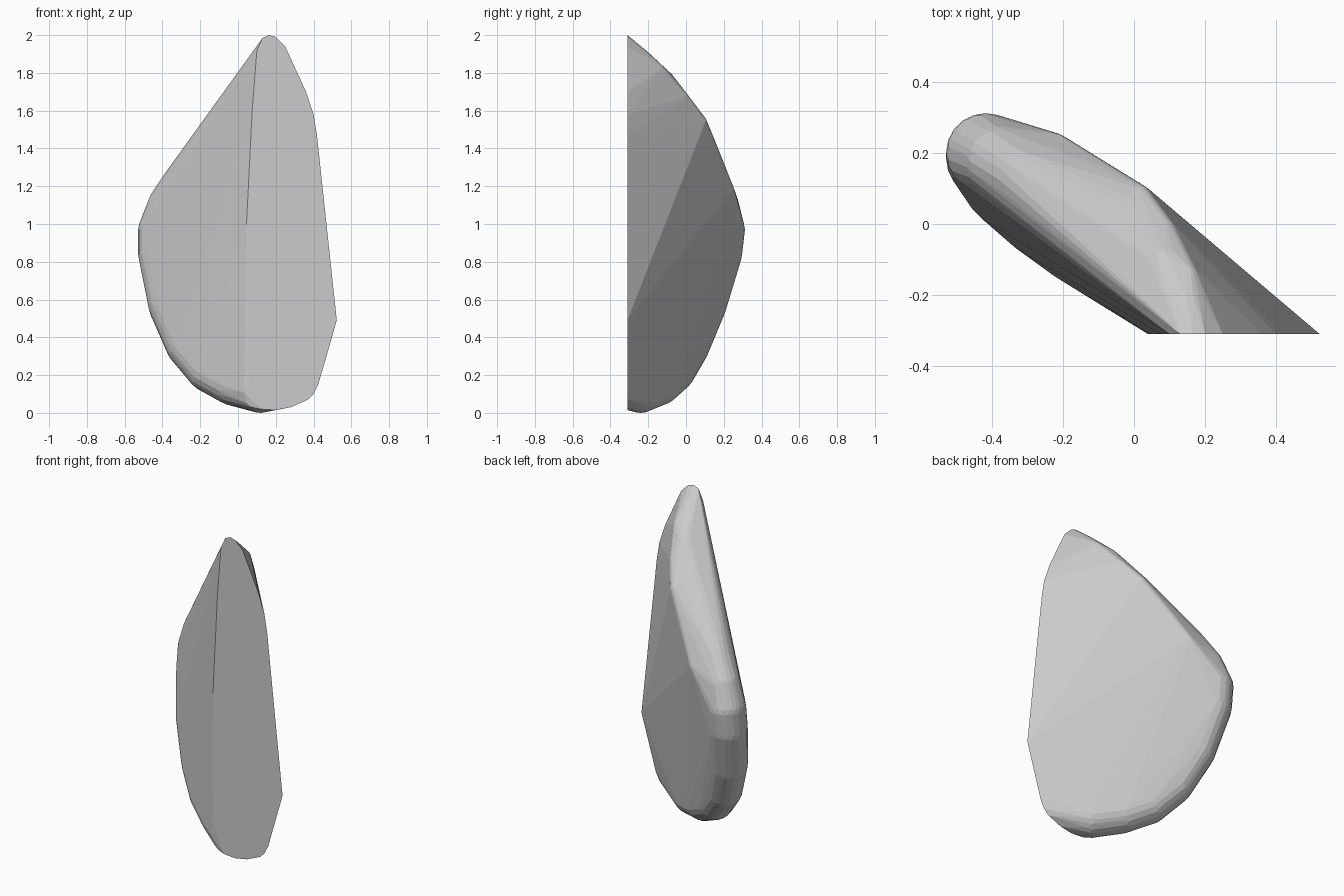
import bpy, bmesh
from mathutils import Vector

CUT_Y = -0.31

# outline (x, z) of the flat sawn face
cut_face = [(0.1, 1.92), (0.075, 1.6), (0.045, 1.0), (0.04, 0.5), (0.06, 0.15),
            (0.12, 0.02), (0.2, 0.015), (0.28, 0.03), (0.37, 0.07), (0.4, 0.1),
            (0.425, 0.15), (0.523, 0.49), (0.418, 1.47), (0.40, 1.58), (0.36, 1.7),
            (0.25, 1.94), (0.2, 1.99), (0.165, 2.0), (0.13, 1.985)]

# rounded rim stations (x, y, z, radius), from the bottom round to the tip
rim = [(0.12, -0.24, 0.11, 0.11), (-0.03, -0.14, 0.148, 0.108),
       (-0.16, -0.06, 0.22, 0.108), (-0.275, 0.02, 0.352, 0.105),
       (-0.365, 0.105, 0.57, 0.11), (-0.417, 0.185, 0.84, 0.112),
       (-0.417, 0.2, 0.97, 0.112), (-0.375, 0.177, 1.10, 0.103),
       (-0.295, 0.125, 1.225, 0.1), (-0.1, 0.06, 1.41, 0.09),
       (0.0, 0.005, 1.535, 0.09), (0.09, -0.13, 1.735, 0.08),
       (0.15, -0.25, 1.86, 0.07)]

# softer, smaller rounds along the upper edge of the back face
back = [(-0.22, 0.22, 1.18, 0.035), (-0.07, 0.13, 1.42, 0.03),
        (0.015, 0.075, 1.54, 0.035), (0.085, -0.02, 1.665, 0.035),
        (0.15, -0.15, 1.815, 0.035)]

# unit ball directions
ball = bmesh.new()
bmesh.ops.create_icosphere(ball, subdivisions=3, radius=1.0)
dirs = [v.co.copy() for v in ball.verts]
ball.free()

# a ball at each station, clipped to the sawn face
bm = bmesh.new()
for x, z in cut_face:
    bm.verts.new((x, CUT_Y, z))
for x, y, z, r in rim + back:
    for d in dirs:
        p = Vector((x, y, z)) + d * r
        if p.y > CUT_Y:
            bm.verts.new(p)

# wrap everything in one convex skin
bmesh.ops.convex_hull(bm, input=bm.verts[:], use_existing_faces=False)
bmesh.ops.delete(bm, geom=[v for v in bm.verts if not v.link_faces], context='VERTS')
bmesh.ops.recalc_face_normals(bm, faces=bm.faces[:])

mesh = bpy.data.meshes.new("stone_shard")
bm.to_mesh(mesh)
bm.free()
obj = bpy.data.objects.new("stone_shard", mesh)
bpy.context.collection.objects.link(obj)
